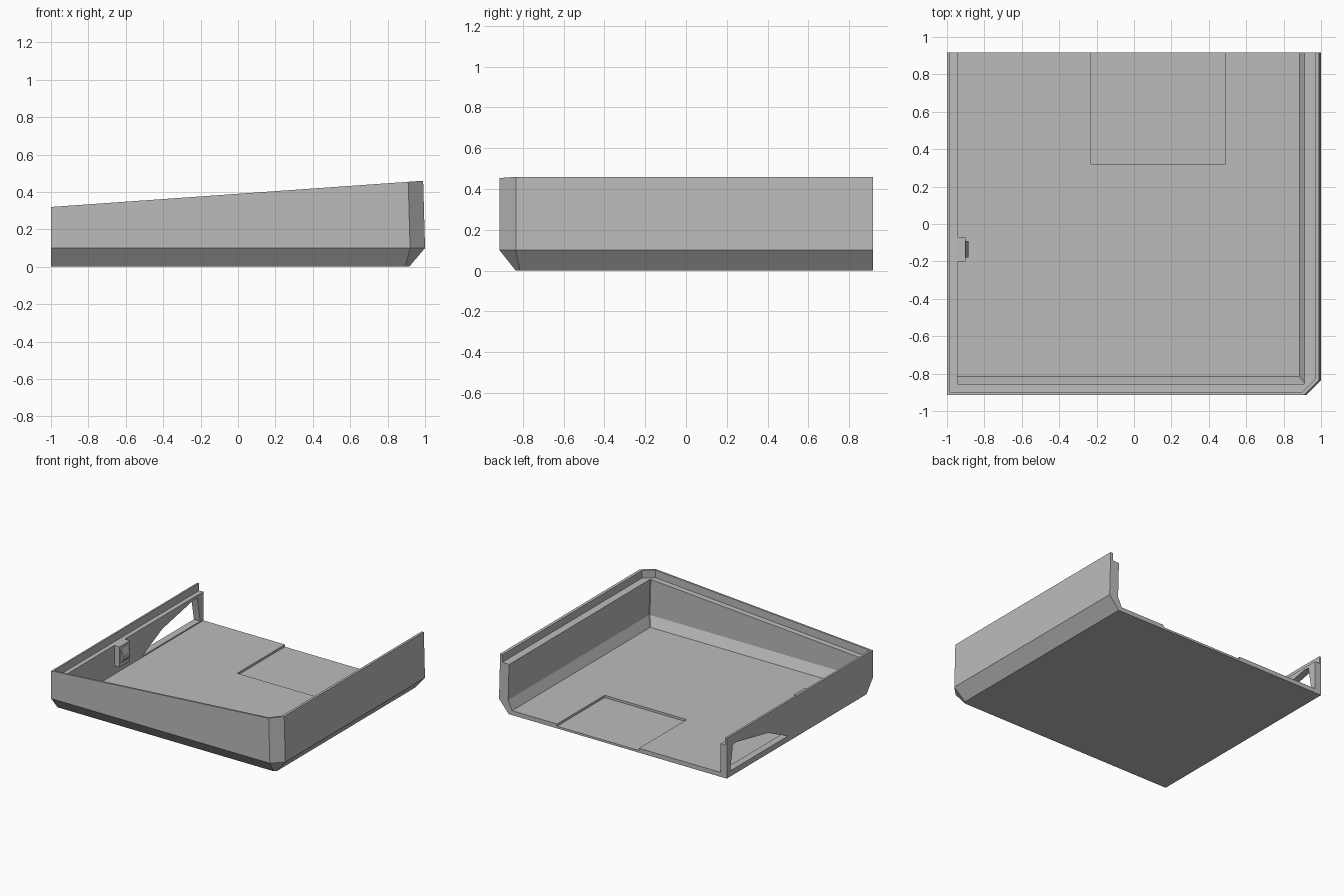
import bpy
import bmesh

cube = bpy.data.objects.get("Cube")
if cube:
    bpy.data.objects.remove(cube, do_unlink=True)

BACK = 0.917

grey = bpy.data.materials.new("plain_grey")
grey.use_nodes = True
grey.diffuse_color = (0.5, 0.5, 0.5, 1)
grey.node_tree.nodes["Principled BSDF"].inputs["Base Color"].default_value = (0.5, 0.5, 0.5, 1)


def rim(x):
    """Height of the sloping top edge."""
    return 0.39 + 0.0704 * x


def finish(name, bm):
    bmesh.ops.recalc_face_normals(bm, faces=bm.faces[:])
    mesh = bpy.data.meshes.new(name)
    bm.to_mesh(mesh)
    bm.free()
    mesh.materials.append(grey)
    obj = bpy.data.objects.new(name, mesh)
    bpy.context.collection.objects.link(obj)
    return obj


def prism(name, points, axis, start, end):
    """Extrude a 2D outline along x (axis 0), y (1) or z (2)."""
    bm = bmesh.new()
    loops = []
    for depth in (start, end):
        loop = []
        for p in points:
            co = list(p)
            co.insert(axis, depth)
            loop.append(bm.verts.new(co))
        loops.append(loop)
        bm.faces.new(loop)
    n = len(points)
    for i in range(n):
        j = (i + 1) % n
        bm.faces.new((loops[0][i], loops[0][j], loops[1][j], loops[1][i]))
    return finish(name, bm)


def cut(target, cutter):
    cutter.hide_render = True
    mod = target.modifiers.new("cut", 'BOOLEAN')
    mod.operation = 'DIFFERENCE'
    mod.solver = 'EXACT'
    mod.object = cutter
    bpy.context.view_layer.update()
    graph = bpy.context.evaluated_depsgraph_get()
    mesh = bpy.data.meshes.new_from_object(target.evaluated_get(graph))
    target.modifiers.clear()
    target.data = mesh
    bpy.data.objects.remove(cutter, do_unlink=True)


# Tray shell: loops from outer bottom, over the lip, to the inner floor
# (left x, front y, right x, corner chamfer, height, height is below rim)
loops = [
    (-1.0, -0.835, 0.915, 0.02, 0.0, False),
    (-1.0, -0.915, 1.0, 0.08, 0.1, False),
    (-1.0, -0.915, 0.99, 0.08, 0.0, True),
    (-0.985, -0.9, 0.968, 0.07, 0.0, True),
    (-0.985, -0.9, 0.968, 0.07, 0.06, True),
    (-0.945, -0.855, 0.912, 0.005, 0.06, True),
    (-0.945, -0.855, 0.92, 0.005, 0.11, False),
    (-0.945, -0.815, 0.885, 0.005, 0.035, False),
]
bm = bmesh.new()
rings = []
for left, front, right, ch, h, sloped in loops:
    outline = [(left, BACK), (left, front), (right - ch, front),
               (right, front + ch), (right, BACK)]
    rings.append([bm.verts.new((x, y, rim(x) - h if sloped else h)) for x, y in outline])
for a, b in zip(rings, rings[1:]):
    for i in range(4):
        bm.faces.new((a[i], a[i + 1], b[i + 1], b[i]))
bm.faces.new(rings[0])
bm.faces.new(rings[-1])
bm.faces.new([r[0] for r in rings] + [r[4] for r in reversed(rings)])
tray = finish("tray_shell", bm)

# Shallow recess in the floor, open at the back
cut(tray, prism("recess_cutter", [(-0.23, 0.32), (0.49, 0.32), (0.49, 1), (-0.23, 1)],
                2, 0.017, 0.1))

# Angled window through the low side wall
cut(tray, prism("window_cutter", [(0.15, 0.045), (0.4, 0.165), (0.8, 0.245),
                                  (0.84, 0.24), (0.875, 0.045)], 0, -1.1, -0.9))

# Clip block on the low side wall, with a small hook
clip_top = rim(-0.945) - 0.06
prism("side_clip", [(-0.95, 0.1), (-0.9, 0.1), (-0.9, clip_top), (-0.95, clip_top)],
      1, -0.2, -0.07)
prism("clip_hook", [(-0.902, 0.13), (-0.885, 0.15), (-0.885, 0.19), (-0.902, 0.24)],
      1, -0.18, -0.09)
